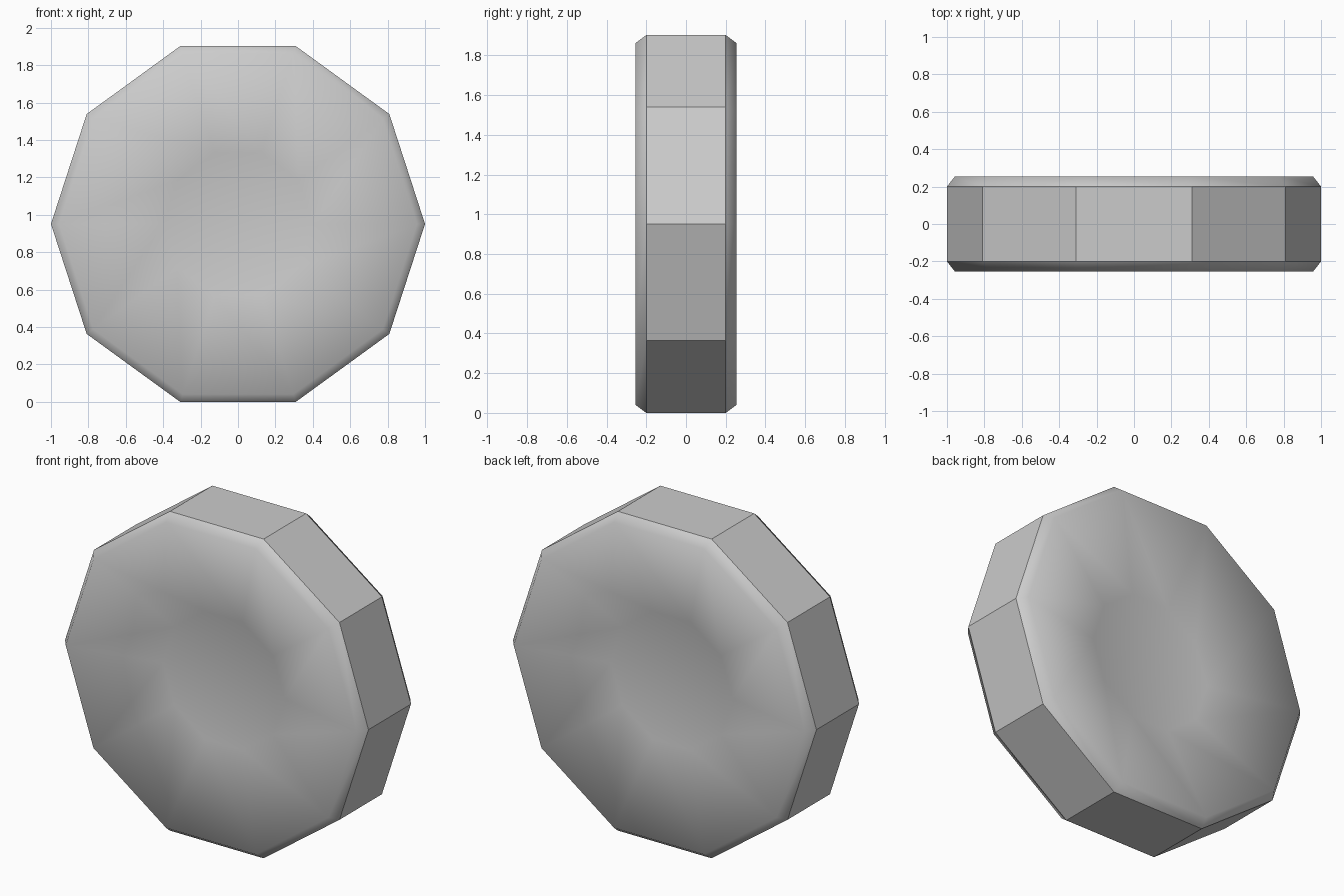
import bpy, bmesh
from math import cos, sin, pi

if "Cube" in bpy.data.objects:
    bpy.data.objects.remove(bpy.data.objects["Cube"])

SIDES = 10
CENTRE_Z = cos(pi / SIDES)   # rests on a flat side
# profile (radius, y): front hub, front rim, tread, back rim, back hub
HALF = [(0.40, -0.135), (0.957, -0.255), (1.0, -0.20)]
PROFILE = HALF + [(r, -y) for r, y in reversed(HALF)]

bm = bmesh.new()
rings = []
for r, y in PROFILE:
    rings.append([bm.verts.new((r * cos(2 * pi * i / SIDES), y,
                                CENTRE_Z + r * sin(2 * pi * i / SIDES)))
                  for i in range(SIDES)])

# dished faces, bevels and flat tread
for k, (a, b) in enumerate(zip(rings, rings[1:])):
    for i in range(SIDES):
        j = (i + 1) % SIDES
        face = bm.faces.new((a[i], a[j], b[j], b[i]))
        face.smooth = k != 2

# hub discs
for ring in (rings[0], rings[-1]):
    bm.faces.new(ring).smooth = True

bmesh.ops.recalc_face_normals(bm, faces=bm.faces)

# crisp edges around the tread panels
for edge in bm.edges:
    if any(not f.smooth for f in edge.link_faces):
        edge.smooth = False

mesh = bpy.data.meshes.new("wheel")
bm.to_mesh(mesh)
bm.free()
wheel = bpy.data.objects.new("wheel", mesh)
bpy.context.collection.objects.link(wheel)
